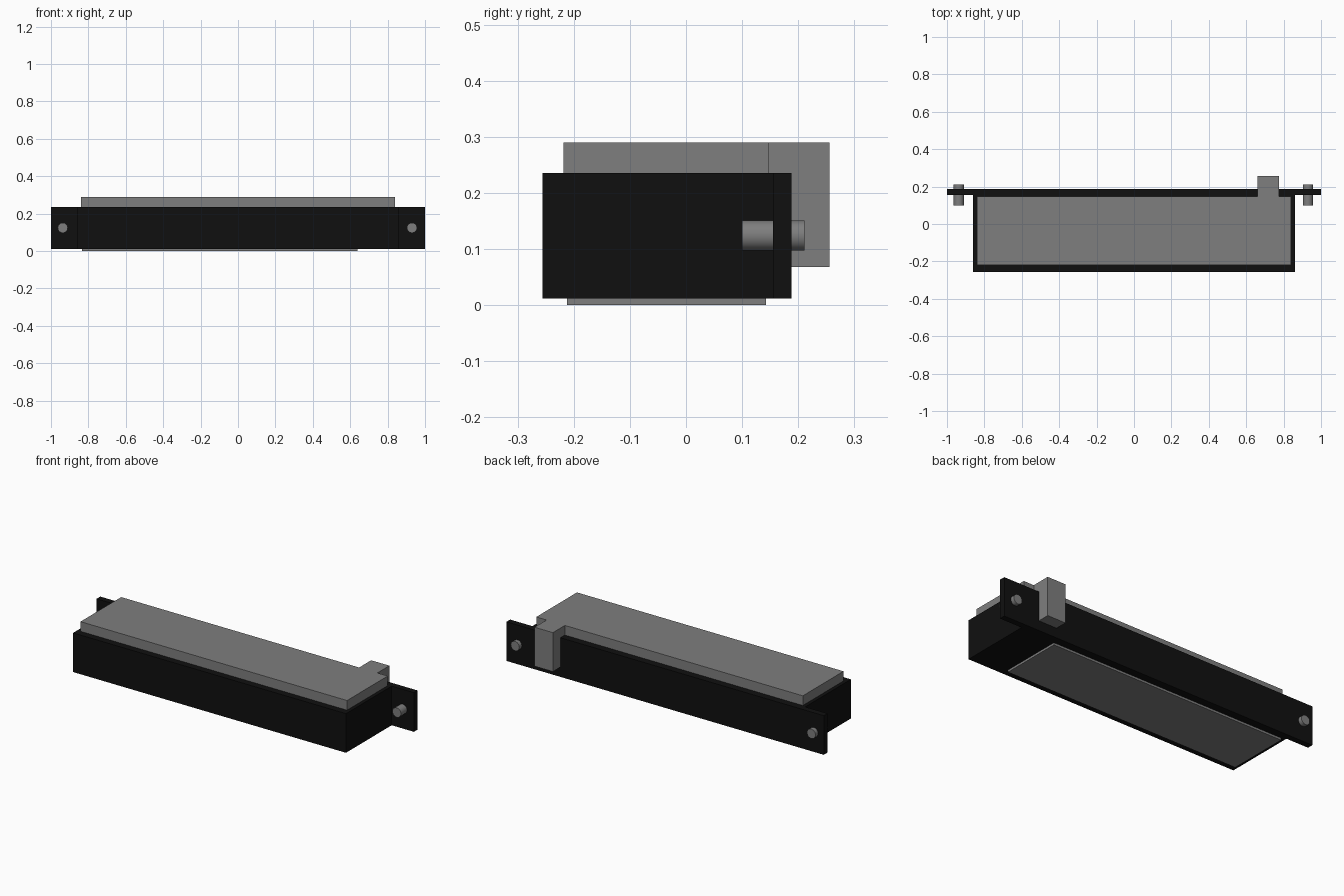
import bpy, bmesh, math

if "Cube" in bpy.data.objects:
    bpy.data.objects.remove(bpy.data.objects["Cube"])


def material(name, value):
    m = bpy.data.materials.new(name)
    m.diffuse_color = (value, value, value, 1)
    m.use_nodes = True
    m.node_tree.nodes["Principled BSDF"].inputs["Base Color"].default_value = m.diffuse_color
    return m


black = material("matte black", 0.005)
grey = material("mid grey", 0.21)


def prism(name, outline, axis, lo, hi, mat):
    """Extrude an outline along z (given as x, y) or along x (given as y, z)."""
    place = (lambda p, t: (p[0], p[1], t)) if axis == "z" else (lambda p, t: (t, p[0], p[1]))
    bm = bmesh.new()
    face = bm.faces.new([bm.verts.new(place(p, lo)) for p in outline])
    ext = bmesh.ops.extrude_face_region(bm, geom=[face])
    offset = (0, 0, hi - lo) if axis == "z" else (hi - lo, 0, 0)
    bmesh.ops.translate(bm, vec=offset,
                        verts=[g for g in ext["geom"] if isinstance(g, bmesh.types.BMVert)])
    bmesh.ops.recalc_face_normals(bm, faces=bm.faces)
    mesh = bpy.data.meshes.new(name)
    bm.to_mesh(mesh)
    bm.free()
    mesh.materials.append(mat)
    ob = bpy.data.objects.new(name, mesh)
    bpy.context.collection.objects.link(ob)


def box(name, x0, x1, y0, y1, z0, z1, mat):
    prism(name, [(x0, y0), (x1, y0), (x1, y1), (x0, y1)], "z", z0, z1, mat)


# Housing and rear mounting flange
box("housing", -0.86, 0.86, -0.256, 0.155, 0.012, 0.235, black)
box("mounting_flange", -1, 1, 0.155, 0.188, 0.012, 0.235, black)

# Raised top plate and thin bottom plate
box("top_plate", -0.84, 0.84, -0.218, 0.148, 0.235, 0.29, grey)
box("bottom_plate", -0.835, 0.64, -0.212, 0.143, 0.0, 0.012, grey)

# Hooked tab running over the flange and down its back
hook = [(0.148, 0.235), (0.188, 0.235), (0.188, 0.068),
        (0.256, 0.068), (0.256, 0.29), (0.148, 0.29)]
prism("rear_hook", hook, "x", 0.66, 0.775, grey)

# Mounting screws through the flange ends
for side, x in (("left", -0.937), ("right", 0.93)):
    bpy.ops.mesh.primitive_cylinder_add(vertices=24, radius=0.027, depth=0.111,
                                        location=(x, 0.1555, 0.124),
                                        rotation=(math.pi / 2, 0, 0))
    screw = bpy.context.object
    screw.name = side + "_screw"
    screw.data.materials.append(grey)
    bpy.ops.object.shade_smooth_by_angle()
